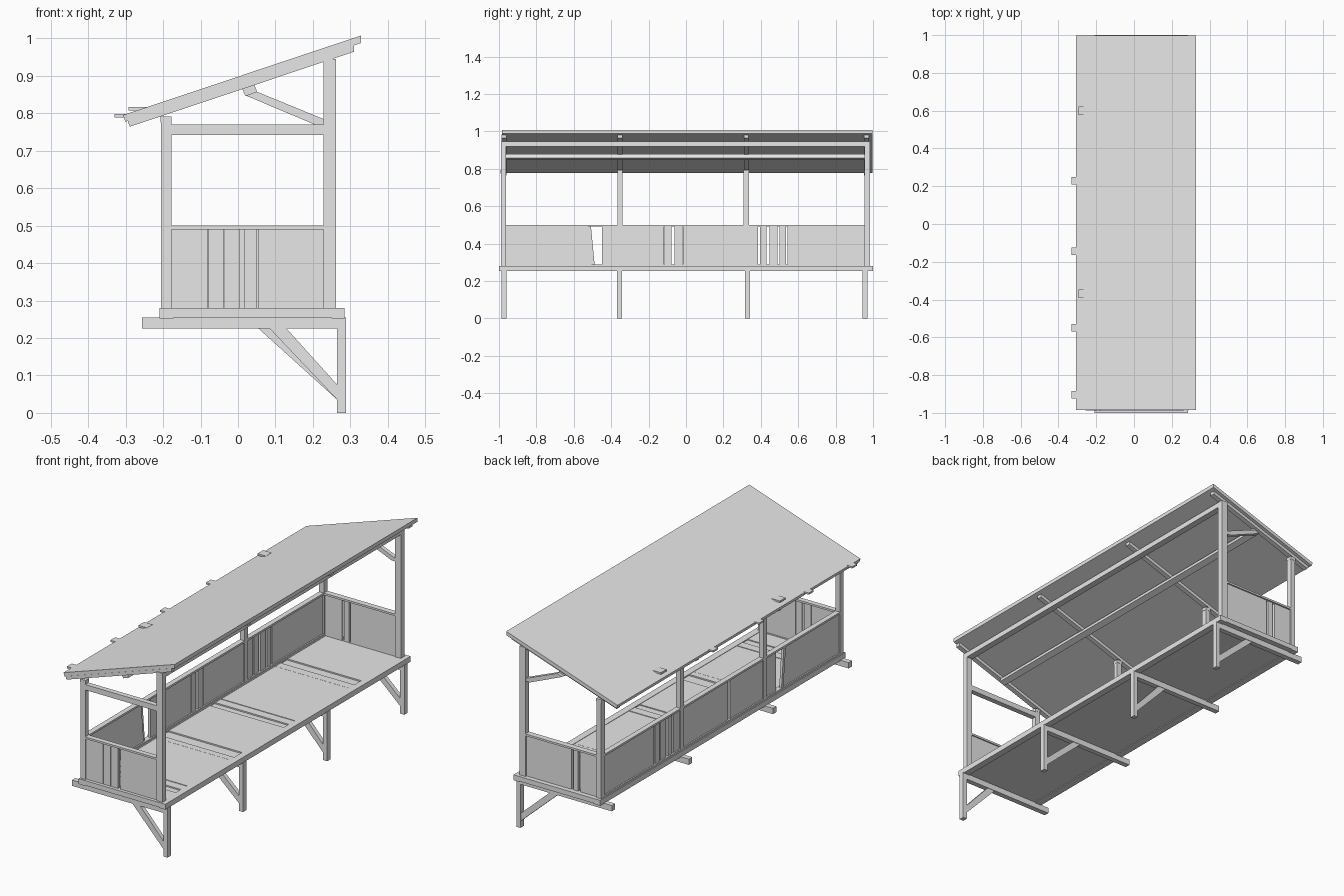
import bpy
import bmesh
from mathutils import Vector

cube = bpy.data.objects.get("Cube")
if cube:
    bpy.data.objects.remove(cube, do_unlink=True)

wood = bpy.data.materials.new("weathered_grey")
wood.use_nodes = True
GREY = (0.8, 0.8, 0.8, 1)
wood.diffuse_color = GREY
wood.node_tree.nodes["Principled BSDF"].inputs["Base Color"].default_value = GREY


def prism(name, outline, axis, start, end):
    """Extrude an outline along y (outline in x, z) or along x (outline in y, z)."""
    def place(p, d):
        return Vector((p[0], d, p[1])) if axis == "y" else Vector((d, p[0], p[1]))
    bm = bmesh.new()
    a = [bm.verts.new(place(p, start)) for p in outline]
    b = [bm.verts.new(place(p, end)) for p in outline]
    bm.faces.new(a)
    bm.faces.new(b[::-1])
    for i in range(len(a)):
        j = (i + 1) % len(a)
        bm.faces.new((a[i], b[i], b[j], a[j]))
    bmesh.ops.recalc_face_normals(bm, faces=bm.faces)
    mesh = bpy.data.meshes.new(name)
    bm.to_mesh(mesh)
    bm.free()
    mesh.materials.append(wood)
    obj = bpy.data.objects.new(name, mesh)
    bpy.context.collection.objects.link(obj)
    return obj


def box(name, x, y, z):
    outline = [(x[0], z[0]), (x[1], z[0]), (x[1], z[1]), (x[0], z[1])]
    return prism(name, outline, "y", *y)


def roof_z(x):
    return 0.898 + 0.334 * x


def sloped(name, x, y, top, bottom):
    """Slab that follows the roof pitch, with offsets below the roof surface."""
    outline = [(x[0], roof_z(x[0]) - top), (x[1], roof_z(x[1]) - top),
               (x[1], roof_z(x[1]) - bottom), (x[0] + 0.006, roof_z(x[0] + 0.006) - bottom)]
    return prism(name, outline, "y", *y)


BACK = (-0.205, -0.178)
OPEN = (0.228, 0.262)
FLOOR = 0.28
RAIL = 0.49
TOP = 0.5

# Legs, floor beams and diagonal braces
for i, y in enumerate((-0.973, -0.356, 0.33, 0.958)):
    span = (y - 0.0135, y + 0.0135)
    box("leg", (0.265, 0.288), span, (0, 0.226))
    box("floor_beam", (-0.257, 0.288), span, (0.225, 0.255))
    shift = 0 if i % 2 == 0 else -0.03
    prism("leg_brace", [(0.085 + shift, 0.225), (0.13 + shift, 0.225),
                        (0.265, 0.075), (0.265, 0.035)], "y", y - 0.011, y + 0.011)

# Floor frame
box("back_floor_rail", (-0.21, -0.172), (-1, 1), (0.252, FLOOR))
box("open_floor_rail", (0.25, 0.285), (-1, 1), (0.252, FLOOR))
for s in (-1, 1):
    box("end_floor_rail", (-0.172, 0.25), sorted((s, s * 0.962)), (0.255, FLOOR))

# Floor boards: wide panels broken up by narrow loose planks
edges = [-0.962, -0.86, -0.82, -0.77, -0.42, -0.38, -0.32, 0.02, 0.06,
         0.11, 0.55, 0.6, 0.65, 0.962]
for i, (a, b) in enumerate(zip(edges, edges[1:])):
    narrow = b - a < 0.08
    drop = 0.006 if narrow and i % 2 else 0.002
    end = 0.25 if not narrow or i % 3 else 0.16
    box("floor_board", (-0.172, end), (a, b - (0.005 if narrow else 0.001)),
        (0.26, FLOOR - drop))
box("floor_base", (-0.172, 0.25), (-0.962, 0.962), (0.256, 0.264))

# Posts
LOW_END, HIGH_END = (-0.99, -0.963), (0.954, 0.984)
for y in (LOW_END, (-0.366, -0.34), (0.308, 0.336), HIGH_END):
    box("back_post", BACK, y, (FLOOR, 0.776))
    box("back_post_cap", (-0.207, -0.177), (y[0] - 0.001, y[1] + 0.001), (0.775, 0.792))
for y in (LOW_END, HIGH_END):
    box("open_post", OPEN, y, (FLOOR, 0.945))

# Back wall: rails and planks
box("back_top_rail", BACK, (-0.963, 0.954), (RAIL, TOP))
box("back_bottom_rail", BACK, (-0.963, 0.954), (FLOOR, 0.288))
planks = [(-0.45, -0.366), (-0.34, -0.118), (-0.115, -0.077), (-0.061, -0.02),
          (-0.017, 0.308), (0.336, 0.385), (0.395, 0.43), (0.447, 0.49),
          (0.5, 0.535), (0.543, 0.954)]
for y in planks:
    box("back_plank", (-0.198, -0.185), y, (FLOOR, RAIL))
prism("back_plank", [(-0.963, FLOOR), (-0.503, FLOOR), (-0.525, RAIL), (-0.963, RAIL)],
      "x", -0.198, -0.185)
prism("leaning_plank", [(-0.503, FLOOR), (-0.488, FLOOR), (-0.508, RAIL), (-0.525, RAIL)],
      "x", -0.203, -0.19)

# End walls
end_planks = {
    LOW_END: [(-0.178, -0.082), (-0.08, -0.038), (-0.036, 0.004), (0.017, 0.051), (0.053, 0.228)],
    HIGH_END: [(-0.178, -0.08), (-0.068, -0.04), (-0.03, 0.228)],
}
for y, parts in end_planks.items():
    middle = (y[0] + y[1]) / 2
    box("end_top_rail", (BACK[1], OPEN[0]), y, (RAIL, TOP))
    for x in parts:
        box("end_plank", x, (middle - 0.007, middle + 0.007), (FLOOR, RAIL))

# Upper framing: tie beam, eave beam, purlin and brace
box("tie_beam", (BACK[1], OPEN[0]), LOW_END, (0.742, 0.77))
box("high_eave_beam", OPEN, (-0.963, 0.954), (0.918, 0.945))
prism("purlin", [(0.01, 0.868), (0.043, 0.879), (0.051, 0.857), (0.02, 0.846)],
      "y", -0.965, 0.965)
prism("purlin_brace", [(0.02, 0.848), (0.05, 0.858), (0.228, 0.785), (0.228, 0.77), (0.205, 0.77)],
      "y", 0.958, 0.98)

# Rafters and roof sheet
for y in (-0.973, -0.352, 0.322, 0.966):
    sloped("rafter", (-0.295, 0.31), (y - 0.013, y + 0.013), 0.019, 0.037)
sloped("roof_sheet", (-0.307, 0.328), (-0.985, 0.997), 0, 0.02)

# Loose shingles at the low eave
for y in (0.23, -0.145, -0.55, -0.905):
    box("eave_shingle", (-0.33, -0.295), (y - 0.02, y + 0.02), (0.789, 0.798))
for y in (0.6, -0.37):
    box("raised_shingle", (-0.293, -0.245), (y - 0.023, y + 0.023), (0.808, 0.817))
